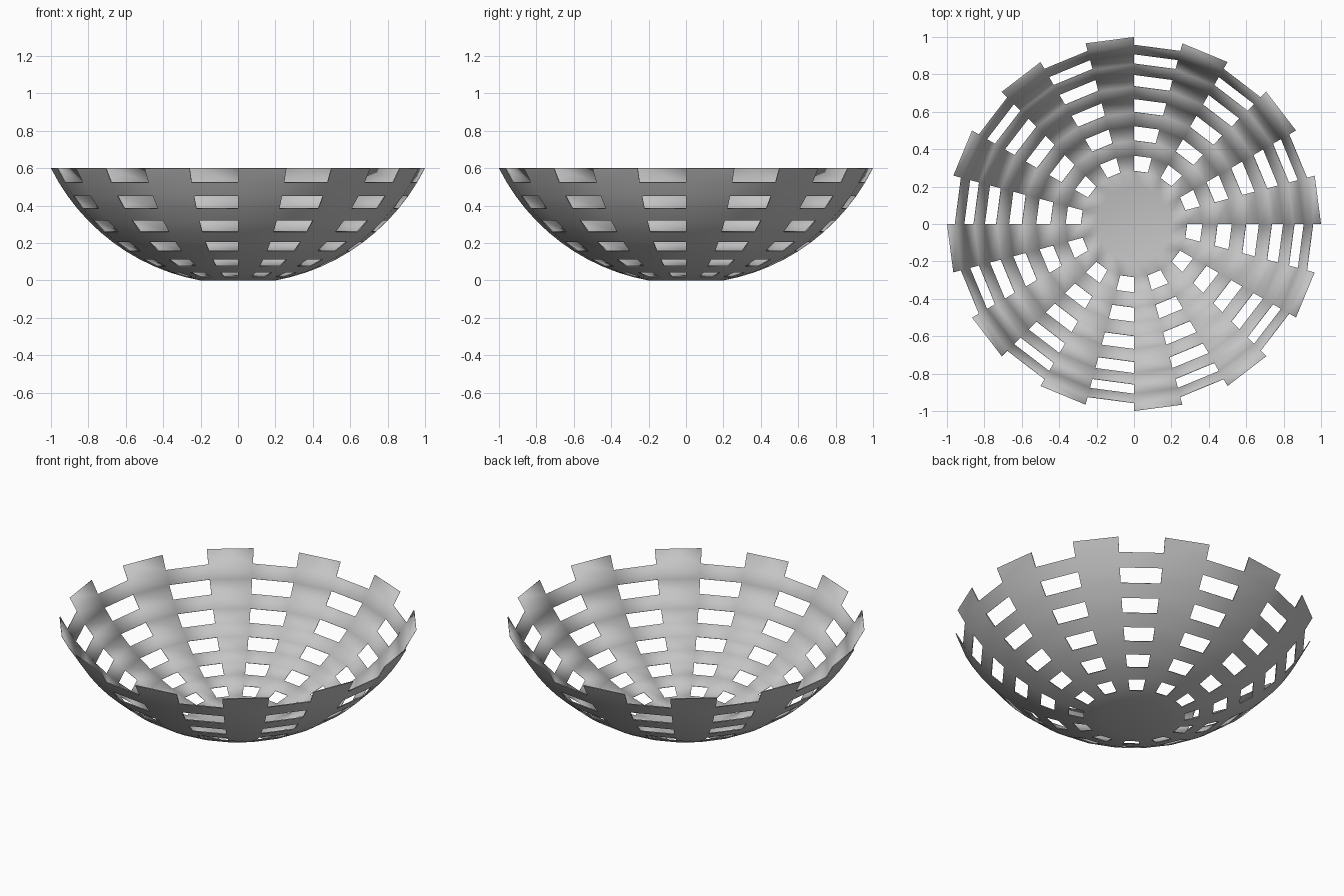
import bpy, bmesh
from math import asin, cos, pi, sin
from mathutils import Matrix, Vector

default = bpy.data.objects.get("Cube")
if default:
    bpy.data.objects.remove(default, do_unlink=True)

SEGMENTS, ROWS = 24, 12
RADIUS, FLOOR_RADIUS, RIM_RADIUS = 1.118, 0.2, 1.0
WALL = 0.005

# Spherical bowl: rings spaced evenly between the floor edge and the rim
start = asin(FLOOR_RADIUS / RADIUS)
end = asin(RIM_RADIUS / RADIUS)
centre = Vector((0, 0, RADIUS * cos(start)))

bm = bmesh.new()
rings = []
for row in range(ROWS + 1):
    tilt = start + (end - start) * row / ROWS
    r, z = RADIUS * sin(tilt), centre.z - RADIUS * cos(tilt)
    rings.append([bm.verts.new((r * cos(2 * pi * s / SEGMENTS),
                                r * sin(2 * pi * s / SEGMENTS), z))
                  for s in range(SEGMENTS)])

# Flat floor
bm.faces.new(reversed(rings[0]))

# Lattice wall: windows on every second row and column, open notches at the rim
for row in range(ROWS):
    low, high = rings[row], rings[row + 1]
    for s in range(SEGMENTS):
        if row % 2 and s % 2:
            continue
        n = (s + 1) % SEGMENTS
        bm.faces.new((low[s], low[n], high[n], high[s]))

# Inner skin, joined to the outer one around every opening
border = [e for e in bm.edges if e.is_boundary]
copy = bmesh.ops.duplicate(bm, geom=bm.verts[:] + bm.edges[:] + bm.faces[:])
inner = copy["vert_map"]
inner_verts = [g for g in copy["geom"] if isinstance(g, bmesh.types.BMVert)]
inner_faces = [g for g in copy["geom"] if isinstance(g, bmesh.types.BMFace)]
bmesh.ops.scale(bm, vec=Vector((1, 1, 1)) * (1 - WALL / RADIUS),
                space=Matrix.Translation(-centre), verts=inner_verts)
bmesh.ops.reverse_faces(bm, faces=inner_faces)
for edge in border:
    a, b = edge.verts
    bm.faces.new((a, b, inner[b], inner[a]))
    edge.smooth = False  # crisp outside edges, softly rounded inside

bmesh.ops.recalc_face_normals(bm, faces=bm.faces)
for face in bm.faces:
    face.smooth = True

mesh = bpy.data.meshes.new("lattice_bowl")
bm.to_mesh(mesh)
bm.free()
bowl = bpy.data.objects.new("lattice_bowl", mesh)
bpy.context.collection.objects.link(bowl)

# Plain grey material
grey = bpy.data.materials.new("light_grey")
grey.use_nodes = True
colour = (0.55, 0.55, 0.55, 1)
grey.diffuse_color = colour
shader = next(n for n in grey.node_tree.nodes if n.type == "BSDF_PRINCIPLED")
shader.inputs["Base Color"].default_value = colour
mesh.materials.append(grey)
